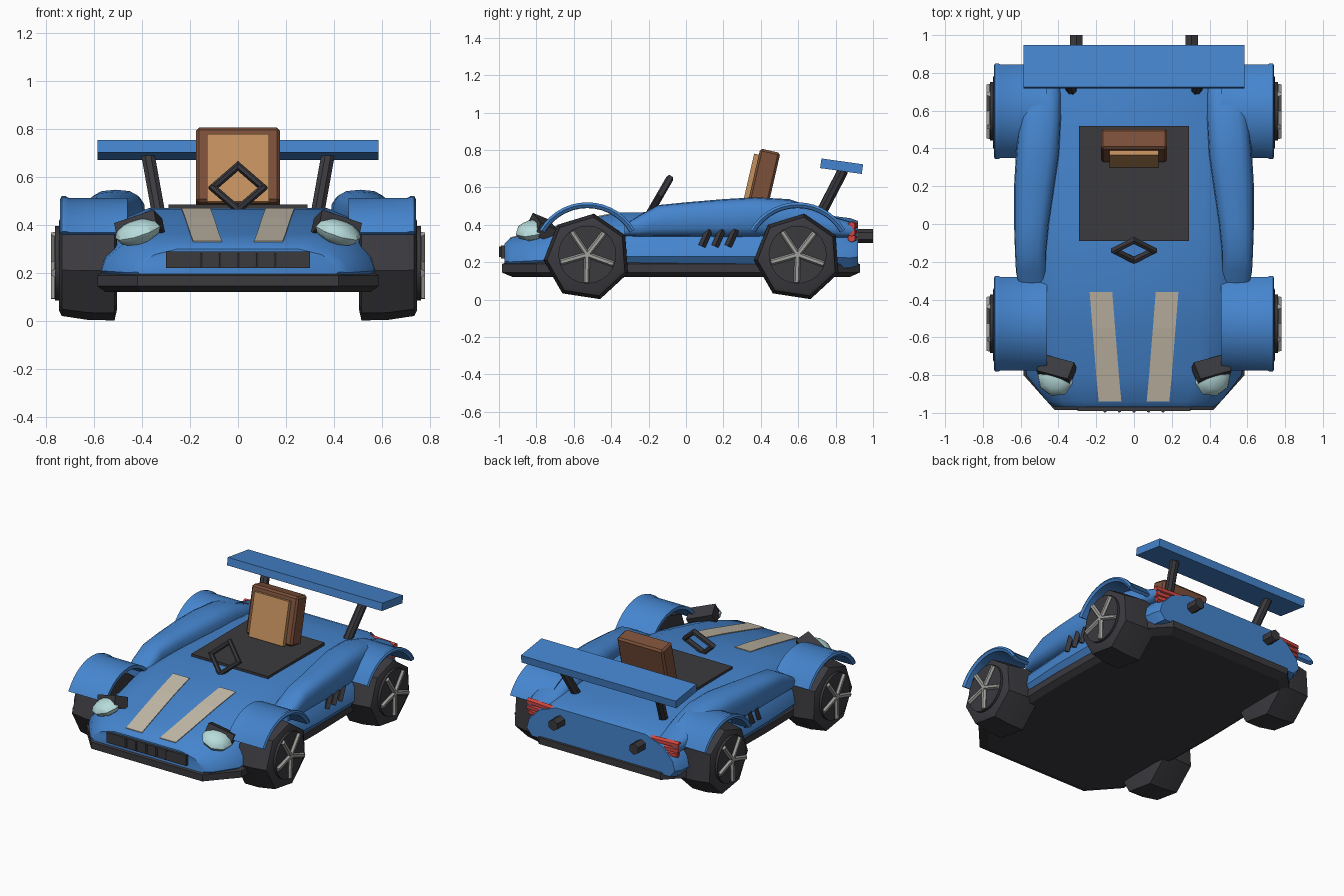
import bpy, bmesh
from math import sin, cos, pi, radians
from mathutils import Vector, Matrix

if "Cube" in bpy.data.objects:
    bpy.data.objects.remove(bpy.data.objects["Cube"], do_unlink=True)


def material(name, r, g, b):
    m = bpy.data.materials.new(name)
    m.use_nodes = True
    m.diffuse_color = (r, g, b, 1)
    m.node_tree.nodes["Principled BSDF"].inputs["Base Color"].default_value = (r, g, b, 1)
    return m


BLUE = material("blue paint", 0.06, 0.235, 0.62)
DARK = material("charcoal", 0.043, 0.041, 0.048)
BROWN = material("brown leather", 0.2, 0.08, 0.042)
TAN = material("tan padding", 0.55, 0.28, 0.11)
CREAM = material("cream stripe", 0.56, 0.5, 0.4)
GLASS = material("pale lamp glass", 0.48, 0.72, 0.72)
RED = material("red lamp", 0.62, 0.06, 0.05)
GREY = material("grey metal", 0.36, 0.36, 0.34)


def finish(name, bm, mat, smooth=0):
    bmesh.ops.recalc_face_normals(bm, faces=bm.faces)
    mesh = bpy.data.meshes.new(name)
    bm.to_mesh(mesh)
    bm.free()
    mesh.materials.append(mat)
    ob = bpy.data.objects.new(name, mesh)
    bpy.context.collection.objects.link(ob)
    if smooth:
        bpy.ops.object.select_all(action="DESELECT")
        ob.select_set(True)
        bpy.context.view_layer.objects.active = ob
        bpy.ops.object.shade_smooth_by_angle(angle=radians(smooth))
    return ob


def loft(name, rings, mat, smooth=0):
    """Skin a row of closed rings and cap both ends."""
    bm = bmesh.new()
    rows = [[bm.verts.new(p) for p in ring] for ring in rings]
    n = len(rows[0])
    for a, b in zip(rows, rows[1:]):
        for i in range(n):
            j = (i + 1) % n
            bm.faces.new((a[i], a[j], b[j], b[i]))
    bm.faces.new(rows[0])
    bm.faces.new(rows[-1])
    return finish(name, bm, mat, smooth)


def box(name, loc, size, mat, rot=(0, 0, 0), bevel=0):
    bm = bmesh.new()
    bmesh.ops.create_cube(bm, size=1)
    bmesh.ops.scale(bm, vec=size, verts=bm.verts)
    if bevel:
        bmesh.ops.bevel(bm, geom=bm.edges[:], offset=bevel, segments=1, affect="EDGES")
    ob = finish(name, bm, mat)
    ob.location = loc
    ob.rotation_euler = [radians(a) for a in rot]
    return ob


def tube(name, a, b, r, mat, sides=8, smooth=40):
    a, b = Vector(a), Vector(b)
    turn = (b - a).to_track_quat("Z", "Y").to_matrix().to_4x4()
    bm = bmesh.new()
    bmesh.ops.create_cone(bm, cap_ends=True, segments=sides, radius1=r, radius2=r,
                          depth=(b - a).length,
                          matrix=Matrix.Translation((a + b) / 2) @ turn)
    return finish(name, bm, mat, smooth)


# Body shell: y, half width, bottom, top
def body_ring(y, w, zb, zt):
    half = [(.93, 0), (1, .2), (.97, .45), (.83, .8), (.6, 1)]
    pts = [(w * fx, y, zb + (zt - zb) * fz) for fx, fz in half]
    return pts + [(-x, y, z) for x, y, z in reversed(pts)]


loft("body_shell", [body_ring(*s) for s in [
    (-.97, .42, .18, .30), (-.94, .46, .17, .328), (-.8, .57, .17, .363),
    (-.55, .58, .17, .425), (-.36, .6, .17, .465), (0, .62, .17, .47),
    (.5, .62, .17, .465), (.72, .6, .17, .455), (.88, .58, .17, .435),
    (.92, .56, .18, .42)]], BLUE, 40)

# Floor tray with chamfered corners
corner = [(.42, -.985), (.585, -.8), (.6, 0), (.585, .8), (.46, .93)]
outline = corner + [(-x, y) for x, y in reversed(corner)]
loft("floor_tray", [[(x * k, y * k, z) for x, y in outline]
                    for k, z in [(.94, .12), (1, .145), (1, .19), (.97, .2)]], DARK)

# Cockpit floor, seat and steering wheel
box("cockpit_floor", (0, .215, .465), (.58, .61, .04), DARK)
box("seat_back", (0, .415, .64), (.35, .11, .32), BROWN, (-13, 0, 0), .012)
box("seat_pad", (0, .349, .635), (.26, .035, .29), TAN, (-13, 0, 0))
turn = Matrix.Translation((0, -.14, .555)) @ Matrix.Rotation(radians(60), 4, "X")


def wheel_section(k):
    c, s = cos(k * pi / 2), sin(k * pi / 2)
    return [turn @ Vector((r * c, r * s, z)) for r, z in
            [(.088, -.012), (.088, .012), (.105, .02), (.122, .012), (.122, -.012), (.105, -.02)]]


bm = bmesh.new()
rows = [[bm.verts.new(p) for p in wheel_section(k)] for k in range(4)]
for k in range(4):
    a, b = rows[k], rows[(k + 1) % 4]
    for i in range(6):
        bm.faces.new((a[i], a[(i + 1) % 6], b[(i + 1) % 6], b[i]))
finish("steering_wheel", bm, DARK)

# Nose grille
box("grille", (0, -.94, .255), (.6, .1, .07), DARK)
for i in range(5):
    x = (i - 2) * .077
    tube("grille_bar", (x, -.99, .227), (x, -.99, .284), .009, DARK, 6)

# Rear wing
box("rear_wing", (0, .832, .713), (1.17, .225, .052), BLUE, (-8, 0, 0))

for s, side in ((1, "left"), (-1, "right")):
    # Side pontoon: y, inner x, outer x, bottom, top
    rings = []
    for y, xi, xo, zb, zt in [(-.33, .465, .61, .34, .40), (-.25, .465, .625, .335, .45),
                              (-.15, .465, .63, .335, .505), (0, .45, .635, .335, .52),
                              (.2, .42, .635, .33, .537), (.37, .395, .625, .33, .547),
                              (.55, .385, .61, .33, .537), (.68, .385, .6, .33, .495),
                              (.8, .39, .59, .33, .44), (.9, .4, .57, .33, .41)]:
        ring = []
        for k in range(16):
            c, q = cos(k * pi / 8), sin(k * pi / 8)
            ring.append((s * ((xi + xo) / 2 + (xo - xi) / 2 * abs(c) ** .7 * (1 if c > 0 else -1)),
                         y, (zb + zt) / 2 + (zt - zb) / 2 * abs(q) ** .7 * (1 if q > 0 else -1)))
        rings.append(ring)
    loft(side + "_side_pontoon", rings, BLUE, 50)

    # Hood stripe
    loft(side + "_hood_stripe", [[(s * x, y, z + d) for x, d in
                                  [(xi, -.004), (xi, .005), (xi + .12, .005), (xi + .12, -.004)]]
                                 for y, xi, z in [(-.94, .067, .328), (-.8, .08, .363),
                                                  (-.55, .1, .425), (-.36, .115, .465)]], CREAM)

    # Headlight with its housing
    box(side + "_headlight_housing", (s * .41, -.77, .385), (.18, .1, .075), DARK, (-22, s * 18, s * 15))
    bm = bmesh.new()
    bmesh.ops.create_uvsphere(bm, u_segments=8, v_segments=6, radius=1)
    bmesh.ops.scale(bm, vec=(.1, .095, .05), verts=bm.verts)
    lamp = finish(side + "_headlight", bm, GLASS, 40)
    lamp.location = (s * .418, -.82, .37)
    lamp.rotation_euler = (radians(15), s * radians(14), s * radians(15))

    # Side vents
    for i in range(3):
        y = .085 + i * .07
        tube(side + "_side_vent", (s * .612, y, .285), (s * .612, y + .04, .375), .02, DARK, 4, 0)

    # Wing strut, exhaust and tail lamps
    tube(side + "_wing_strut", (s * .33, .71, .44), (s * .375, .84, .69), .03, DARK)
    tube(side + "_exhaust", (s * .305, .88, .34), (s * .305, 1, .34), .038, DARK, 6, 0)
    for x0, x1, z in [(.37, .57, .395), (.42, .57, .36), (.47, .56, .328)]:
        tube(side + "_tail_lamp", (s * x0, .9, z), (s * x1, .885, z), .022, RED, 6, 0)

    for yc, end in ((-.528, "front"), (.597, "rear")):
        label = end + "_" + side
        # Arched fender with a rolled outer lip
        section = [(.46, .262), (.46, .285), (.705, .285), (.718, .293), (.735, .293),
                   (.742, .28), (.732, .264), (.7, .262)]
        arcs = [radians(30 + 120 * k / 14) for k in range(15)]
        loft(label + "_fender", [[(s * x, yc + r * cos(a), .227 + r * sin(a)) for x, r in section]
                                 for a in arcs], BLUE, 40)
        # Seven-sided tyre
        angles = [radians(-73 + 360 * k / 7) for k in range(7)]
        loft(label + "_tyre", [[(s * x, yc + r * cos(a), .227 + r * sin(a)) for a in angles]
                               for x, r in [(.505, .19), (.515, .235), (.62, .234),
                                            (.735, .216), (.747, .19)]], DARK, 30)
        # Wheel disc and spokes
        tube(label + "_wheel_disc", (s * .7, yc, .24), (s * .763, yc, .24), .155, DARK, 24)
        for k in range(5):
            a = radians(52 + 72 * k)
            tube(label + "_spoke", (s * .766, yc, .24),
                 (s * .766, yc + .148 * cos(a), .24 + .148 * sin(a)), .016, GREY, 6)
